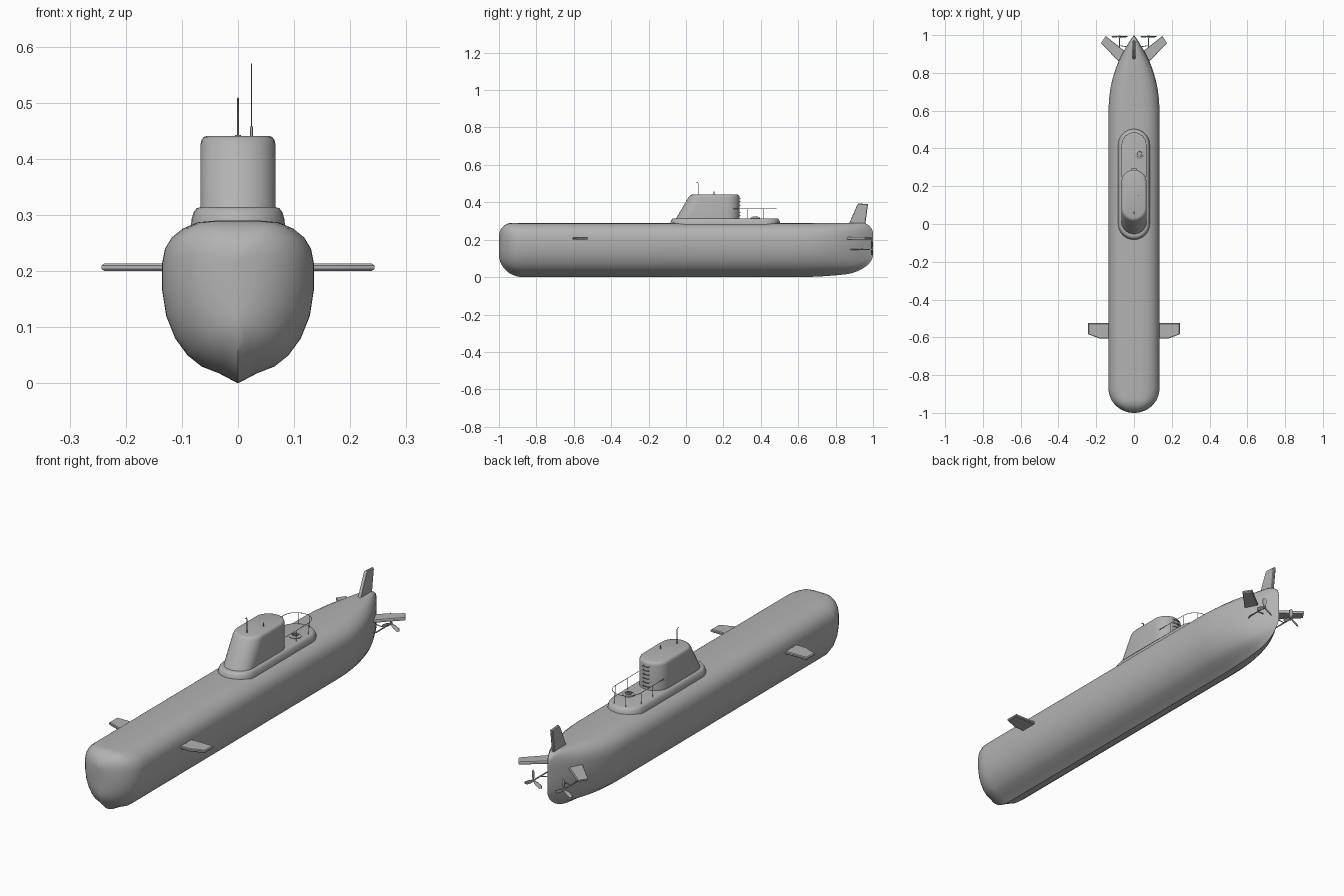
import bpy, bmesh, math
from mathutils import Vector

cube = bpy.data.objects.get("Cube")
if cube:
    bpy.data.objects.remove(cube, do_unlink=True)

grey = bpy.data.materials.new("hull grey")
grey.use_nodes = True
grey.diffuse_color = (0.45, 0.45, 0.45, 1)
grey.node_tree.nodes["Principled BSDF"].inputs["Base Color"].default_value = (0.45, 0.45, 0.45, 1)


def finish(name, bm, angle=35):
    bmesh.ops.remove_doubles(bm, verts=bm.verts, dist=0.00005)
    bmesh.ops.recalc_face_normals(bm, faces=bm.faces)
    mesh = bpy.data.meshes.new(name)
    bm.to_mesh(mesh)
    bm.free()
    mesh.materials.append(grey)
    obj = bpy.data.objects.new(name, mesh)
    bpy.context.collection.objects.link(obj)
    bpy.ops.object.select_all(action='DESELECT')
    obj.select_set(True)
    bpy.context.view_layer.objects.active = obj
    bpy.ops.object.shade_smooth_by_angle(angle=math.radians(angle))
    return obj


def loft(name, rings, angle=35):
    """Skin a list of closed rings and cap both ends."""
    bm = bmesh.new()
    loops = [[bm.verts.new(p) for p in ring] for ring in rings]
    n = len(rings[0])
    for a, b in zip(loops, loops[1:]):
        for i in range(n):
            bm.faces.new((a[i], a[(i + 1) % n], b[(i + 1) % n], b[i]))
    bm.faces.new(loops[0])
    bm.faces.new(loops[-1])
    return finish(name, bm, angle)


def wire(name, points, radius, cyclic=False):
    """Thin round bar along a path."""
    curve = bpy.data.curves.new(name, 'CURVE')
    curve.dimensions = '3D'
    curve.bevel_depth = radius
    curve.bevel_resolution = 1
    curve.use_fill_caps = True
    spline = curve.splines.new('POLY')
    spline.points.add(len(points) - 1)
    for p, co in zip(spline.points, points):
        p.co = (*co, 1)
    spline.use_cyclic_u = cyclic
    curve.materials.append(grey)
    obj = bpy.data.objects.new(name, curve)
    bpy.context.collection.objects.link(obj)
    return obj


def stadium(half_width, y0, y1, z, n=14):
    """Long oval ring lying flat at height z."""
    ring = []
    for centre, start in ((y1 - half_width, 0), (y0 + half_width, math.pi)):
        for i in range(n + 1):
            a = start + math.pi * i / n
            ring.append((half_width * math.cos(a), centre + half_width * math.sin(a), z))
    return ring


def fin(name, outline, thickness, place):
    """Flat blade with softened edges; place maps (u, v, w) to space."""
    c = Vector((sum(p[0] for p in outline), sum(p[1] for p in outline))) / len(outline)
    rings = []
    for w, s in ((-0.5, 0.93), (-0.25, 1), (0.25, 1), (0.5, 0.93)):
        rings.append([place(c.x + (u - c.x) * s, c.y + (v - c.y) * s, w * thickness) for u, v in outline])
    return loft(name, rings, 25)


# Hull: one section lofted along the length, shaped by width, top and bottom curves
HALF = [(0, 0.29), (0.04, 0.29), (0.072, 0.287), (0.098, 0.276), (0.118, 0.26), (0.13, 0.24),
        (0.135, 0.215), (0.135, 0.165), (0.128, 0.12), (0.112, 0.08), (0.09, 0.05),
        (0.065, 0.03), (0.034, 0.018), (0, 0)]


def rounded(t):
    return math.sqrt(max(0, 1 - t * t))


def hull_ring(y):
    width, top, bottom = 1, 0.29, 0
    t = max(0, (-0.87 - y) / 0.13)
    width *= rounded(t)
    bottom += 0.12 * (1 - rounded(t))
    top -= 0.07 * (1 - rounded(max(0, (-0.93 - y) / 0.07)))
    t = max(0, (y - 0.58) / 0.42)
    width *= 1 - t ** 2.3
    bottom += 0.035 * t ** 2 + 0.085 * (1 - rounded(max(0, (y - 0.85) / 0.15)))
    top -= 0.06 * (1 - rounded(max(0, (y - 0.94) / 0.06)))
    right = [(x * width, y, bottom + z / 0.29 * (top - bottom)) for x, z in HALF]
    left = [(-x, y, z) for x, y, z in right[-2:0:-1]]
    return right + left


bow = [-0.87 - 0.13 * math.sin(math.pi / 2 * (1 - i / 14)) for i in range(15)]
stern = [0.58 + 0.42 * math.sin(math.pi / 2 * i / 20) for i in range(21)]
loft("hull", [hull_ring(y) for y in bow + stern], 40)

# Deck casing and conning tower
loft("tower_base", [stadium(0.084, -0.085, 0.505, 0.275), stadium(0.083, -0.083, 0.503, 0.292),
                    stadium(0.079, -0.078, 0.498, 0.305), stadium(0.074, -0.072, 0.492, 0.312),
                    stadium(0.067, -0.064, 0.484, 0.314)], 50)
loft("conning_tower", [stadium(0.067, -0.055, 0.287, 0.31), stadium(0.067, 0.012, 0.287, 0.425),
                       stadium(0.065, 0.019, 0.285, 0.434), stadium(0.061, 0.025, 0.281, 0.439),
                       stadium(0.055, 0.032, 0.275, 0.441)], 50)

# Ladder on the rear of the tower
for i in range(6):
    z = 0.33 + i * 0.018
    wire("ladder_rung", [(-0.014, 0.28, z), (-0.014, 0.293, z), (0.014, 0.293, z), (0.014, 0.28, z)], 0.0015)

# Masts
wire("periscope", [(0, 0.065, 0.435), (0, 0.065, 0.502), (0, 0.061, 0.508), (0, 0.054, 0.508)], 0.0018)
wire("periscope_collar", [(0, 0.065, 0.435), (0, 0.065, 0.443)], 0.005)
wire("aerial_base", [(0.024, 0.15, 0.435), (0.024, 0.15, 0.458)], 0.0025)
wire("aerial", [(0.024, 0.15, 0.455), (0.024, 0.15, 0.57)], 0.0006)

# Deck rail with posts
arc = [(0.064 * math.cos(a), 0.42 + 0.064 * math.sin(a), 0.365)
       for a in (math.pi * i / 16 for i in range(17))]
wire("deck_rail", [(0.064, 0.25, 0.365)] + arc + [(-0.064, 0.25, 0.365)], 0.0012)
for x, y in ((0.064, 0.33), (-0.064, 0.33), (0.064, 0.415), (-0.064, 0.415), (0.03, 0.476), (-0.03, 0.476)):
    wire("rail_post", [(x, y, 0.308), (x, y, 0.365)], 0.0012)

# Hatch with rim
def circle(radius, z, n=24):
    return [(0.03 + radius * math.cos(2 * math.pi * i / n), 0.37 + radius * math.sin(2 * math.pi * i / n), z)
            for i in range(n)]


loft("hatch", [circle(0.026, 0.31), circle(0.026, 0.317), circle(0.022, 0.319)])
wire("hatch_wheel", circle(0.014, 0.322), 0.0015, True)
wire("hatch_handle", [(0.016, 0.37, 0.322), (0.044, 0.37, 0.322)], 0.0015)

# Rudder
fin("rudder", [(0.865, 0.27), (0.915, 0.385), (0.922, 0.394), (0.973, 0.39), (0.957, 0.27)], 0.014,
    lambda u, v, w: (w, u, v))

BOW_PLANE = [(0.12, -0.525), (0.243, -0.525), (0.243, -0.583), (0.18, -0.607), (0.12, -0.607)]
STERN_PLANE = [(0.08, 0.86), (0.175, 0.957), (0.15, 0.995), (0.03, 0.9)]
BLADE = [(0.004, -0.003), (0.02, -0.008), (0.042, -0.008), (0.05, 0), (0.042, 0.008), (0.02, 0.008), (0.004, 0.003)]

for side, s in (("left", 1), ("right", -1)):
    # Diving planes
    flat = lambda u, v, w: (s * u, v, 0.207 + w)
    fin(side + "_bow_plane", BOW_PLANE, 0.013, flat)
    fin(side + "_stern_plane", STERN_PLANE, 0.013, flat)
    wire(side + "_bow_plane_collar", [(s * 0.125, -0.567, 0.207), (s * 0.138, -0.567, 0.207)], 0.008)

    # Propeller, shaft and hub
    cx, cz = s * 0.077, 0.147
    wire(side + "_shaft", [(cx * 0.8, 0.86, cz), (cx, 0.89, cz), (cx, 0.998, cz)], 0.003)
    wire(side + "_hub", [(cx, 0.984, cz), (cx, 0.999, cz)], 0.006)
    wire(side + "_shaft_strut", [(cx, 0.945, cz), (s * 0.02, 0.935, cz + 0.01)], 0.002)
    for k in range(3):
        a = math.pi / 2 + k * 2 * math.pi / 3

        def spin(u, v, w, a=a):
            return (cx + u * math.cos(a) - v * math.sin(a), 0.992 + w + 0.35 * v,
                    cz + u * math.sin(a) + v * math.cos(a))
        fin(side + "_propeller_blade", BLADE, 0.003, spin)
